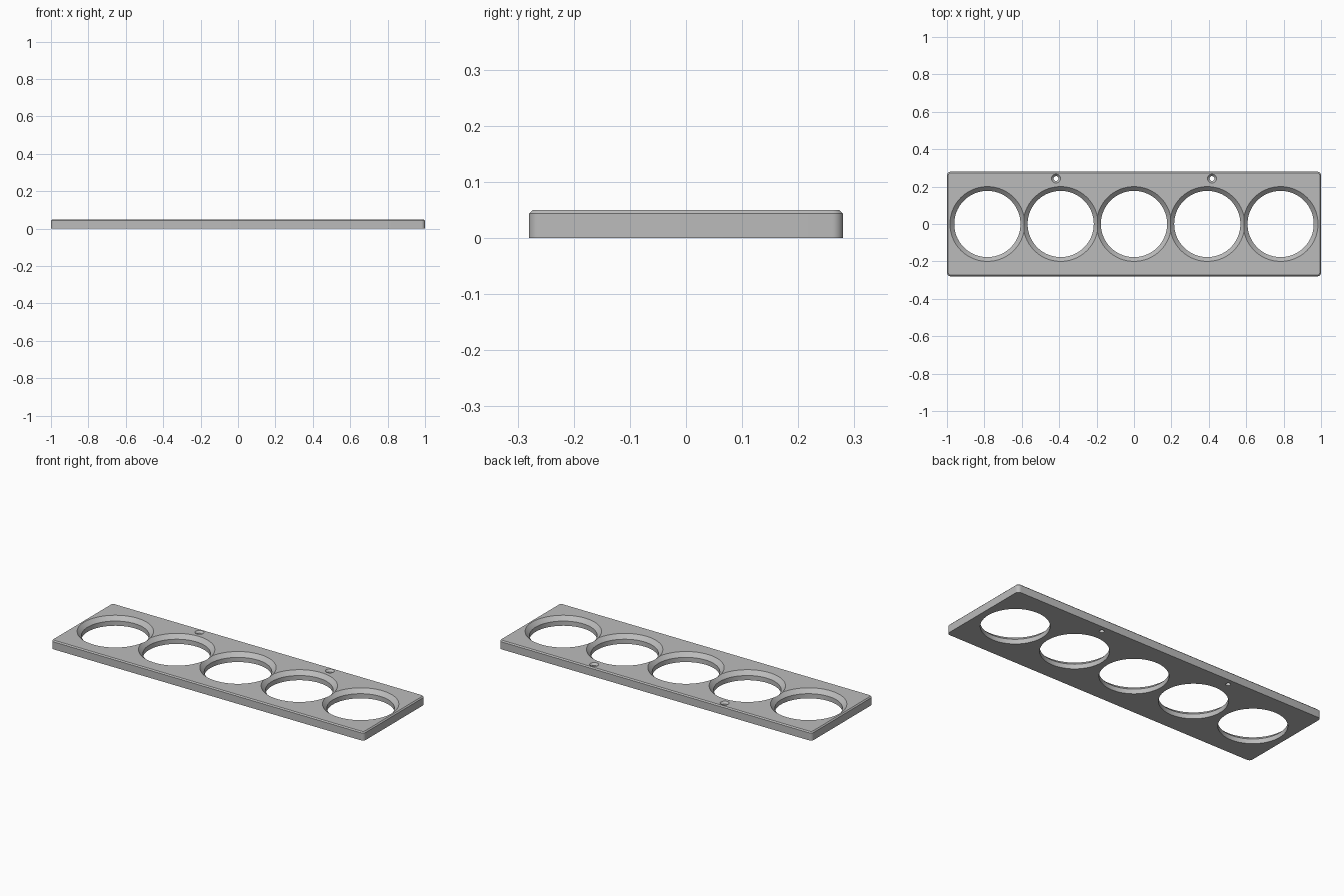
import bpy
import bmesh
from math import cos, sin, pi, radians

cube = bpy.data.objects.get("Cube")
if cube:
    bpy.data.objects.remove(cube, do_unlink=True)

LENGTH, WIDTH, HEIGHT = 2.0, 0.56, 0.05
CORNER, CHAMFER = 0.02, 0.0065
HOLE_SPACING = 0.392

grey = bpy.data.materials.new("plain_grey")
grey.use_nodes = True
colour = (0.5, 0.5, 0.5, 1)
grey.diffuse_color = colour
grey.node_tree.nodes["Principled BSDF"].inputs["Base Color"].default_value = colour


def loft(name, rings):
    """Skin a stack of equal-sized rings and cap both ends."""
    bm = bmesh.new()
    loops = [[bm.verts.new(p) for p in ring] for ring in rings]
    n = len(loops[0])
    for low, high in zip(loops, loops[1:]):
        for i in range(n):
            j = (i + 1) % n
            bm.faces.new((low[i], low[j], high[j], high[i]))
    bm.faces.new(loops[0][::-1])
    bm.faces.new(loops[-1])
    bmesh.ops.recalc_face_normals(bm, faces=bm.faces)
    mesh = bpy.data.meshes.new(name)
    bm.to_mesh(mesh)
    bm.free()
    mesh.materials.append(grey)
    obj = bpy.data.objects.new(name, mesh)
    bpy.context.collection.objects.link(obj)
    return obj


def rounded_rectangle(inset, z, steps=8):
    """Plate outline with rounded corners, shrunk by the inset."""
    r = CORNER - inset
    cx, cy = LENGTH / 2 - CORNER, WIDTH / 2 - CORNER
    points = []
    for k, (sx, sy) in enumerate([(1, 1), (-1, 1), (-1, -1), (1, -1)]):
        for i in range(steps + 1):
            a = (k + i / steps) * pi / 2
            points.append((sx * cx + r * cos(a), sy * cy + r * sin(a), z))
    return points


def circle(x, y, r, z, sides):
    return [(x + r * cos(2 * pi * i / sides), y + r * sin(2 * pi * i / sides), z)
            for i in range(sides)]


def cut_hole(plate, x, y, inner, outer, sides):
    """Cut a straight hole with a 45 degree countersink at the top."""
    over = 0.01
    profile = [(inner, -over), (inner, HEIGHT - (outer - inner)),
               (outer + over, HEIGHT + over)]
    cutter = loft("hole_cutter", [circle(x, y, r, z, sides) for r, z in profile])
    cutter.hide_render = True
    mod = plate.modifiers.new("hole", "BOOLEAN")
    mod.operation = "DIFFERENCE"
    mod.solver = "EXACT"
    mod.object = cutter
    bpy.ops.object.modifier_apply(modifier=mod.name)
    bpy.data.objects.remove(cutter, do_unlink=True)


# Plate with a chamfered top edge
plate = loft("holder_plate", [
    rounded_rectangle(0, 0),
    rounded_rectangle(0, HEIGHT - CHAMFER),
    rounded_rectangle(CHAMFER, HEIGHT),
])
bpy.ops.object.select_all(action="DESELECT")
plate.select_set(True)
bpy.context.view_layer.objects.active = plate

# Five large countersunk openings in a row
for i in range(-2, 3):
    cut_hole(plate, i * HOLE_SPACING, 0, 0.177, 0.2, 96)

# Two screw holes near the back edge
for side in (-1, 1):
    cut_hole(plate, side * 0.417, 0.243, 0.013, 0.024, 32)

bpy.ops.object.shade_smooth_by_angle(angle=radians(30))
